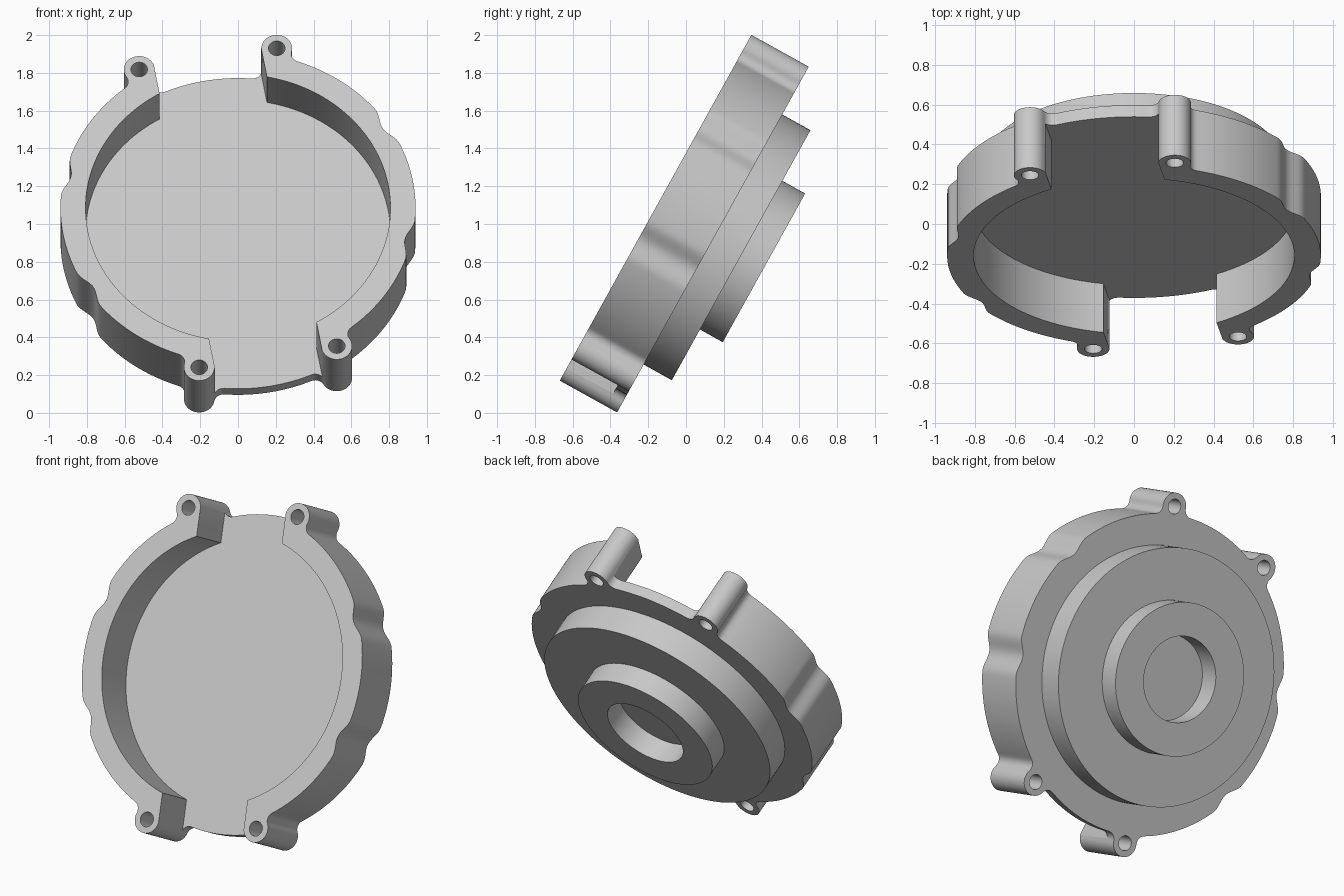
import bpy, bmesh
from math import radians, degrees, sin, cos, pi, atan2, asin, acos
from mathutils import Matrix, Vector

cube = bpy.data.objects.get("Cube")
if cube:
    bpy.data.objects.remove(cube, do_unlink=True)

# Main sizes, measured in the housing's own frame (front face at z = 0, depth towards -z)
BODY_R, CAVITY_R, THICK, FLOOR = 0.94, 0.807, 0.347, 0.28
LUG_AT, LUG_R, FILLET, HOLE_R = 0.987, 0.081, 0.05, 0.044
SPREAD = radians(22)
SLOT = LUG_AT * sin(SPREAD) - LUG_R
PLACE = (Matrix.Translation((0, -0.161, 1.086))
         @ Matrix.Rotation(radians(61), 4, 'X') @ Matrix.Rotation(radians(10), 4, 'Z'))

grey = bpy.data.materials.new("light_grey")
grey.use_nodes = True
colour = (0.58, 0.58, 0.58, 1)
grey.diffuse_color = colour
grey.node_tree.nodes["Principled BSDF"].inputs["Base Color"].default_value = colour


def make(name, bm):
    bmesh.ops.recalc_face_normals(bm, faces=bm.faces)
    mesh = bpy.data.meshes.new(name)
    bm.to_mesh(mesh)
    bm.free()
    ob = bpy.data.objects.new(name, mesh)
    ob.matrix_world = PLACE
    mesh.materials.append(grey)
    bpy.context.collection.objects.link(ob)
    return ob


def prism(name, outlines, top, bottom):
    bm = bmesh.new()
    for pts in outlines:
        face = bm.faces.new([bm.verts.new((p[0], p[1], top)) for p in pts])
        side = bmesh.ops.extrude_face_region(bm, geom=[face])["geom"]
        verts = [v for v in side if isinstance(v, bmesh.types.BMVert)]
        bmesh.ops.translate(bm, verts=verts, vec=(0, 0, bottom - top))
    return make(name, bm)


def arc(centre, r, a, b, n):
    return [Vector((centre[0] + r * cos(a + (b - a) * i / n),
                    centre[1] + r * sin(a + (b - a) * i / n))) for i in range(n + 1)]


def polar(r, a):
    return Vector((r * cos(a), r * sin(a)))


def select_only(ob):
    bpy.ops.object.select_all(action='DESELECT')
    ob.select_set(True)
    bpy.context.view_layer.objects.active = ob


# Angles of the screw lugs and of the shallow grip notches
lugs = [c + s * SPREAD for c in (pi / 2, 3 * pi / 2) for s in (-1, 1)]
notches = [c + s * SPREAD for c in (0, pi) for s in (-1, 1)]

# Where the fillet circle touching body and lug sits, relative to the lug angle
reach, gap = BODY_R + FILLET, LUG_R + FILLET
half = acos((reach**2 + LUG_AT**2 - gap**2) / (2 * reach * LUG_AT))


def rim(a, b):
    """Body edge between two angles, dipping at the notches."""
    n = max(2, int(degrees(b - a) / 1.25))
    pts = []
    for i in range(n + 1):
        t = a + (b - a) * i / n
        r = BODY_R
        for k in notches:
            d = abs((t - k + pi) % (2 * pi) - pi) / radians(7.5)
            if d < 1:
                r -= 0.018 * (1 + cos(pi * d))
        pts.append(polar(r, t))
    return pts


def lug_outline(at):
    """Fillet, round lug, fillet, travelling anticlockwise."""
    c = polar(LUG_AT, at)
    f1, f2 = polar(reach, at - half), polar(reach, at + half)
    d1, d2 = c - f1, c - f2
    turn = lambda a, b: a + ((b - a + pi) % (2 * pi) - pi)
    s1, s2 = at - half + pi, at + half + pi
    e1, e2 = atan2(d1.y, d1.x), atan2(d2.y, d2.x)
    start = e1 + pi
    sweep = (e2 + pi - start) % (2 * pi)
    return (arc(f1, FILLET, s1, turn(s1, e1), 6)[1:]
            + arc(c, LUG_R, start, start + sweep, 24)[1:]
            + arc(f2, FILLET, e2, turn(e2, s2), 6)[1:-1])


# Housing body
outline = []
for i, at in enumerate(lugs):
    nxt = lugs[(i + 1) % 4] + (2 * pi if i == 3 else 0)
    outline += lug_outline(at) + rim(at + half, nxt - half)
body = prism("housing_body", [outline], 0, -THICK)

# Round cavity joined with the straight slot, plus the screw holes
a = pi / 2 - asin(SLOT / CAVITY_R)
cavity = (arc((0, 0), CAVITY_R, -a, a, 72) + [(SLOT, 1.3), (-SLOT, 1.3)]
          + arc((0, 0), CAVITY_R, pi - a, pi + a, 72) + [(-SLOT, -1.3), (SLOT, -1.3)])
cutters = [prism("cavity_cutter", [cavity], 0.1, -FLOOR),
           prism("screw_hole_cutter",
                 [arc(polar(LUG_AT, t), HOLE_R, 0, 2 * pi, 32)[:-1] for t in lugs], 0.1, -0.6)]
for cutter in cutters:
    cutter.hide_render = True
    select_only(body)
    mod = body.modifiers.new("cut", 'BOOLEAN')
    mod.operation, mod.solver, mod.object = 'DIFFERENCE', 'EXACT', cutter
    bpy.ops.object.modifier_apply(modifier=mod.name)
    bpy.data.objects.remove(cutter, do_unlink=True)

# Stepped hub on the back with a blind bore
bm = bmesh.new()
profile = [(0, -0.32), (0.757, -0.32), (0.757, -0.518), (0.45, -0.518),
           (0.45, -0.656), (0.253, -0.656), (0.253, -0.518), (0, -0.518)]
verts = [bm.verts.new((r, 0, z)) for r, z in profile]
edges = [bm.edges.new(pair) for pair in zip(verts, verts[1:])]
bmesh.ops.spin(bm, geom=verts + edges, cent=(0, 0, 0), axis=(0, 0, 1),
               angle=2 * pi, steps=128, use_duplicate=False)
bmesh.ops.remove_doubles(bm, verts=bm.verts, dist=0.0005)
hub = make("stepped_hub", bm)

for ob in (body, hub):
    select_only(ob)
    bpy.ops.object.shade_smooth_by_angle(angle=radians(30))
